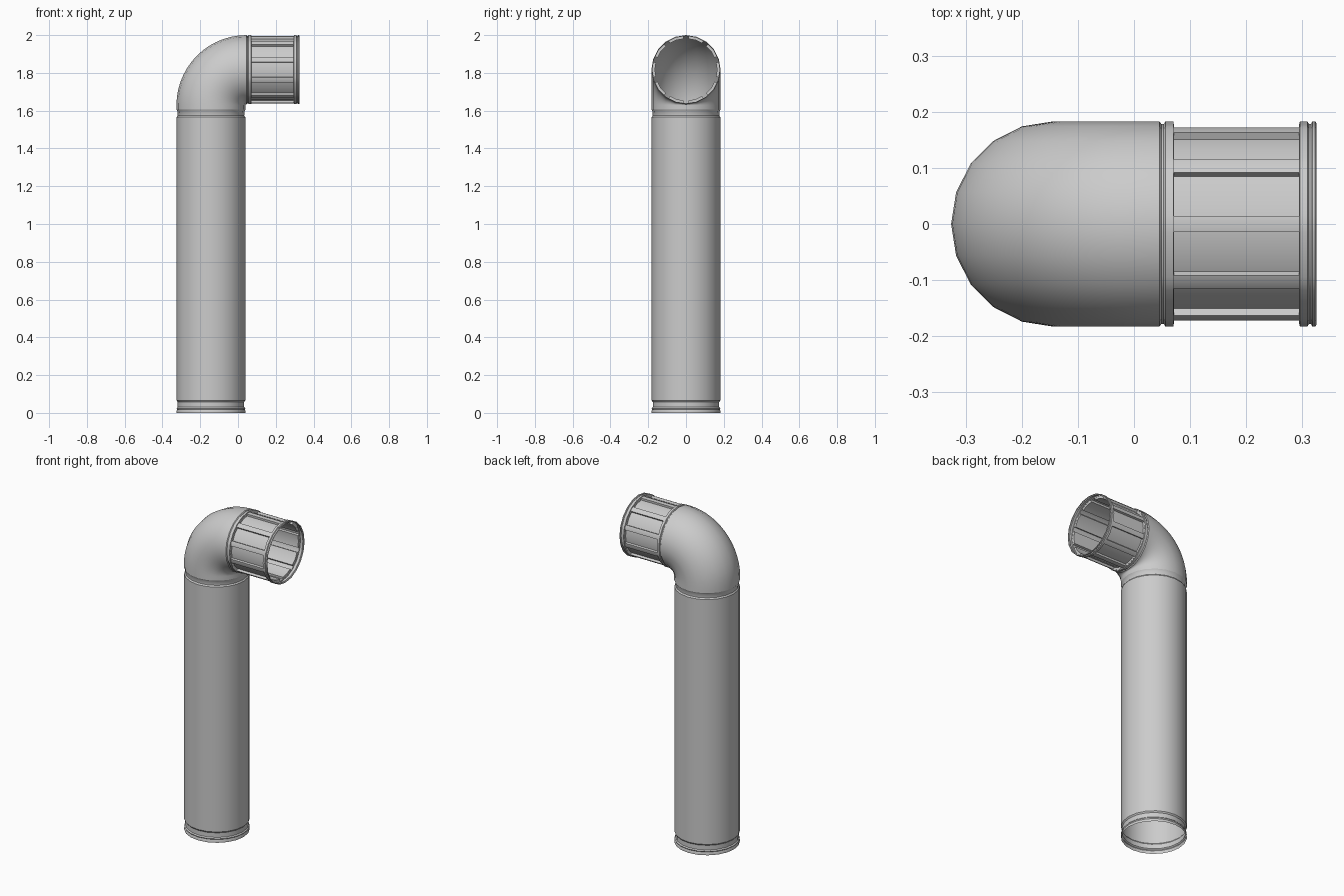
import bpy, bmesh
from math import sin, cos, pi, radians
from mathutils import Vector

if "Cube" in bpy.data.objects:
    bpy.data.objects.remove(bpy.data.objects["Cube"])

R = 0.182                 # tube radius
PX, AZ = -0.143, 1.817    # x of the upright axis, z of the outlet axis
BX, BZ = 0.045, 1.629     # centre of the elbow bend
BR = BX - PX
ROUND = [radians(18 * i) for i in range(20)]


def station(t, along):
    """Axis point and outward direction: t is the turn angle, along a straight offset."""
    out = Vector((-cos(t), 0, sin(t)))
    fwd = Vector((sin(t), 0, cos(t)))
    return Vector((BX, 0, BZ)) + out * BR + fwd * along, out


def skin(stations, angles):
    """Open tube shell through (centre, outward, radius) stations."""
    bm = bmesh.new()
    rings = []
    for c, out, r in stations:
        ring = []
        for a in angles:
            # keep extra points on the chords of a 20-sided polygon
            off = (a % radians(18)) - radians(9)
            rr = r * cos(radians(9)) / cos(off)
            ring.append(bm.verts.new(c + rr * (out * cos(a) + Vector((0, 1, 0)) * sin(a))))
        rings.append(ring)
    n = len(angles)
    grid = [[bm.faces.new((p[i], p[(i + 1) % n], q[(i + 1) % n], q[i])) for i in range(n)]
            for p, q in zip(rings, rings[1:])]
    return bm, grid


def finish(name, bm):
    bmesh.ops.recalc_face_normals(bm, faces=bm.faces)
    # make the shell face outward from its axis
    bm.faces.ensure_lookup_table()
    f = bm.faces[0]
    mid = sum((v.co for v in bm.verts), Vector()) / len(bm.verts)
    d = f.calc_center_median() - mid
    if name == "outlet_grille":
        d.x = 0
    elif name == "upright_pipe":
        d.z = 0
    else:
        d = f.calc_center_median() - Vector((PX, 0, f.calc_center_median().z))
    if f.normal.dot(d) < 0:
        bmesh.ops.reverse_faces(bm, faces=bm.faces)
    me = bpy.data.meshes.new(name)
    bm.to_mesh(me)
    bm.free()
    ob = bpy.data.objects.new(name, me)
    bpy.context.collection.objects.link(ob)
    bpy.ops.object.select_all(action='DESELECT')
    ob.select_set(True)
    bpy.context.view_layer.objects.active = ob
    bpy.ops.object.shade_smooth_by_angle(angle=radians(30))


# Upright pipe with grooved foot
foot = [(0, R), (0.012, R), (0.018, R - .003), (0.024, R), (0.03, R - .006),
        (0.058, R - .006), (0.066, R), (1.566, R), (1.574, R - .006)]
bm, _ = skin([(*station(0, z - BZ), r) for z, r in foot], ROUND)
finish("upright_pipe", bm)

# Elbow with a short neck
neck = [(1.574, R - .006), (1.596, R - .005), (1.606, R + .001)]
st = [(*station(0, z - BZ), r) for z, r in neck]
st += [(*station(pi / 2 * i / 14, 0), R + .001) for i in range(15)]
st.append((*station(pi / 2, 0.004), R - .004))
bm, _ = skin(st, ROUND)
finish("elbow", bm)

# Outlet sleeve: collars at both ends, ten recessed panels between
cell = (0, 4.7, 18, 31.3)
angles = [radians(36 * k + a) for k in range(10) for a in cell]
sleeve = [(0.049, R - .004), (0.053, R - .004), (0.056, R + .001), (0.070, R + .001),
          (0.0705, R - .004), (0.0715, R - .004), (0.294, R - .004), (0.295, R - .004),
          (0.2955, R + .001), (0.309, R + .001), (0.312, R - .004), (0.315, R - .004),
          (0.318, R + .001), (0.323, R + .001), (0.325, R - .002)]
bm, grid = skin([(*station(pi / 2, x - BX), r) for x, r in sleeve], angles)
panels = [f for i, f in enumerate(grid[5]) if i % 4 in (1, 2)]
new = bmesh.ops.extrude_face_region(bm, geom=panels)["geom"]
for v in new:
    if isinstance(v, bmesh.types.BMVert):
        v.co.y *= 0.926
        v.co.z = AZ + (v.co.z - AZ) * 0.926
# drop any original faces left over the recesses
left = [f for f in panels if f.is_valid and f not in new]
if left:
    bmesh.ops.delete(bm, geom=left, context='FACES_ONLY')
finish("outlet_grille", bm)
